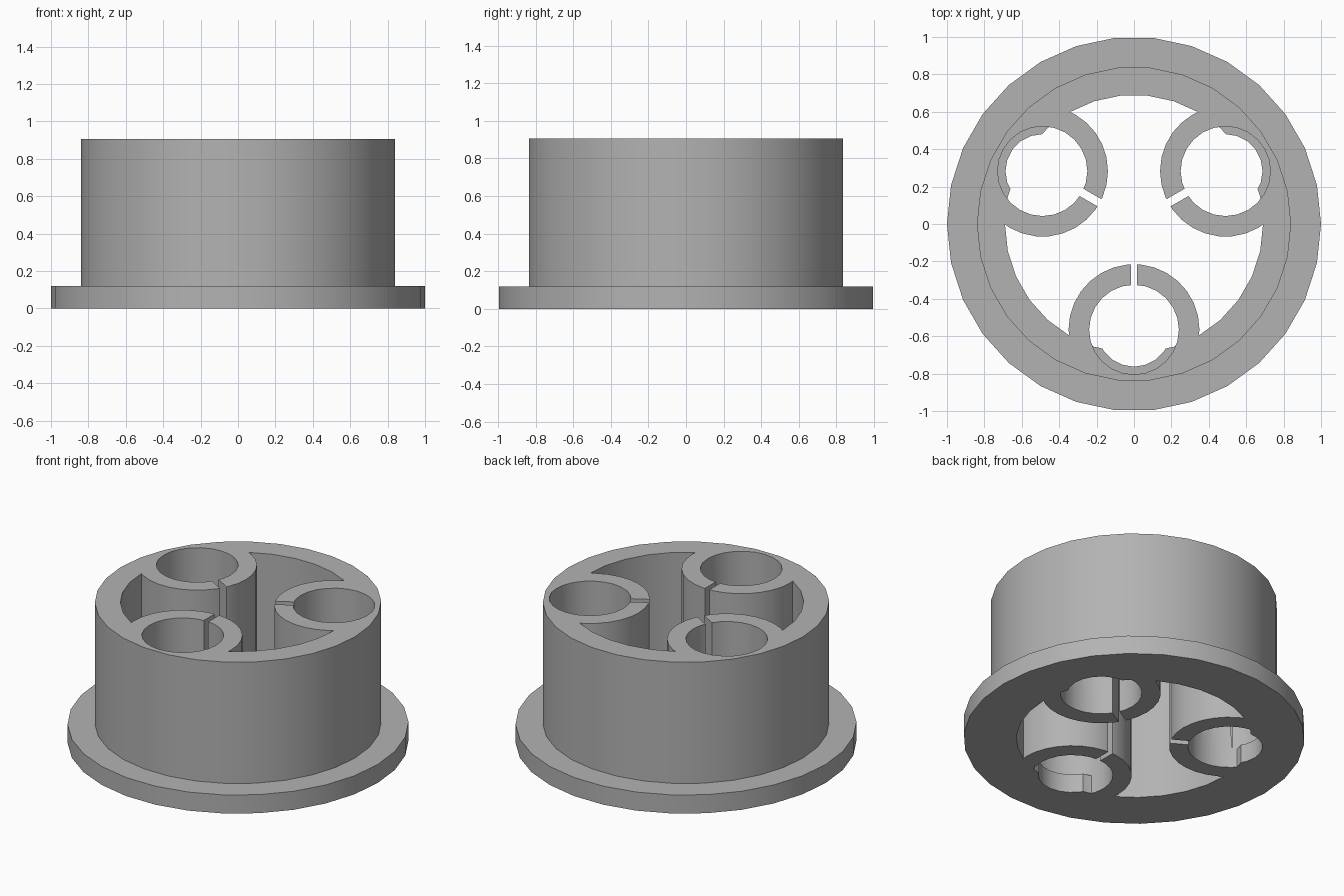
import bpy, bmesh, math

if "Cube" in bpy.data.objects:
    bpy.data.objects.remove(bpy.data.objects["Cube"])

grey = bpy.data.materials.new("light grey")
grey.diffuse_color = (0.45, 0.45, 0.45, 1)
grey.use_nodes = True
grey.node_tree.nodes["Principled BSDF"].inputs["Base Color"].default_value = grey.diffuse_color

HEIGHT, FLANGE_H = 0.905, 0.12
TUBE_DIST = 0.565


def loft(name, loops):
    """Closed solid through equal-length loops of 3D points."""
    bm = bmesh.new()
    rings = [[bm.verts.new(p) for p in loop] for loop in loops]
    n = len(rings[0])
    for a, b in zip(rings, rings[1:]):
        for i in range(n):
            j = (i + 1) % n
            bm.faces.new((a[i], a[j], b[j], b[i]))
    bm.faces.new(rings[0][::-1])
    bm.faces.new(rings[-1])
    bmesh.ops.recalc_face_normals(bm, faces=bm.faces)
    me = bpy.data.meshes.new(name)
    bm.to_mesh(me)
    bm.free()
    me.materials.append(grey)
    ob = bpy.data.objects.new(name, me)
    bpy.context.collection.objects.link(ob)
    return ob


def lathe(name, profile, sides, cx=0, cy=0):
    """Stacked polygon rings from (radius, z) pairs."""
    step = 2 * math.pi / sides
    return loft(name, [[(cx + r * math.cos(i * step), cy + r * math.sin(i * step), z)
                        for i in range(sides)] for r, z in profile])


def boolean(target, tool, operation="DIFFERENCE"):
    """Apply a boolean and delete the helper."""
    tool.hide_render = True
    mod = target.modifiers.new("cut", "BOOLEAN")
    mod.operation, mod.object, mod.solver = operation, tool, "EXACT"
    bpy.context.view_layer.update()
    dg = bpy.context.evaluated_depsgraph_get()
    me = bpy.data.meshes.new_from_object(target.evaluated_get(dg))
    target.modifiers.clear()
    target.data = me
    bpy.data.objects.remove(tool)


# Outer shell with base flange
body = lathe("flanged_holder", [(1, 0), (1, FLANGE_H), (0.84, FLANGE_H), (0.84, HEIGHT)], 30)

# Central opening, leaving three tubes standing
tubes = [(math.radians(a), lo, hi) for a, lo, hi in
         ((-90, -0.016, 0.016), (30, -0.016, 0.028), (150, -0.028, 0.016))]
opening = lathe("opening_cutter", [(0.69, -0.1), (0.69, 1.0)], 30)
for a, lo, hi in tubes:
    cx, cy = TUBE_DIST * math.cos(a), TUBE_DIST * math.sin(a)
    boolean(opening, lathe("tube", [(0.35, -0.2), (0.35, 1.1)], 30, cx, cy))
boolean(body, opening)

for a, lo, hi in tubes:
    c, s = math.cos(a), math.sin(a)
    cx, cy = TUBE_DIST * c, TUBE_DIST * s
    # Bore above the flange
    boolean(body, lathe("bore_cutter", [(0.24, FLANGE_H), (0.24, 1.1)], 24, cx, cy))
    # Bore through the flange level, kept inside the ring so a ledge remains
    low = lathe("low_bore_cutter", [(0.24, -0.2), (0.24, 0.3)], 24, cx, cy)
    boolean(low, lathe("limit", [(0.69, -0.3), (0.69, 0.4)], 30), "INTERSECT")
    boolean(body, low)
    # Narrower hole through the ledge
    boolean(body, lathe("ledge_cutter", [(0.198, -0.2), (0.198, 0.3)], 20, cx, cy))
    # Slit in the tube wall facing the centre
    corners = [(r * c - t * s, r * s + t * c)
               for r, t in ((0.15, lo), (0.45, lo), (0.45, hi), (0.15, hi))]
    boolean(body, loft("slit_cutter", [[(x, y, z) for x, y in corners] for z in (-0.2, 1.1)]))

# Smooth walls with sharp rims
bpy.ops.object.select_all(action="DESELECT")
body.select_set(True)
bpy.context.view_layer.objects.active = body
bpy.ops.object.shade_smooth_by_angle(angle=math.radians(30))
